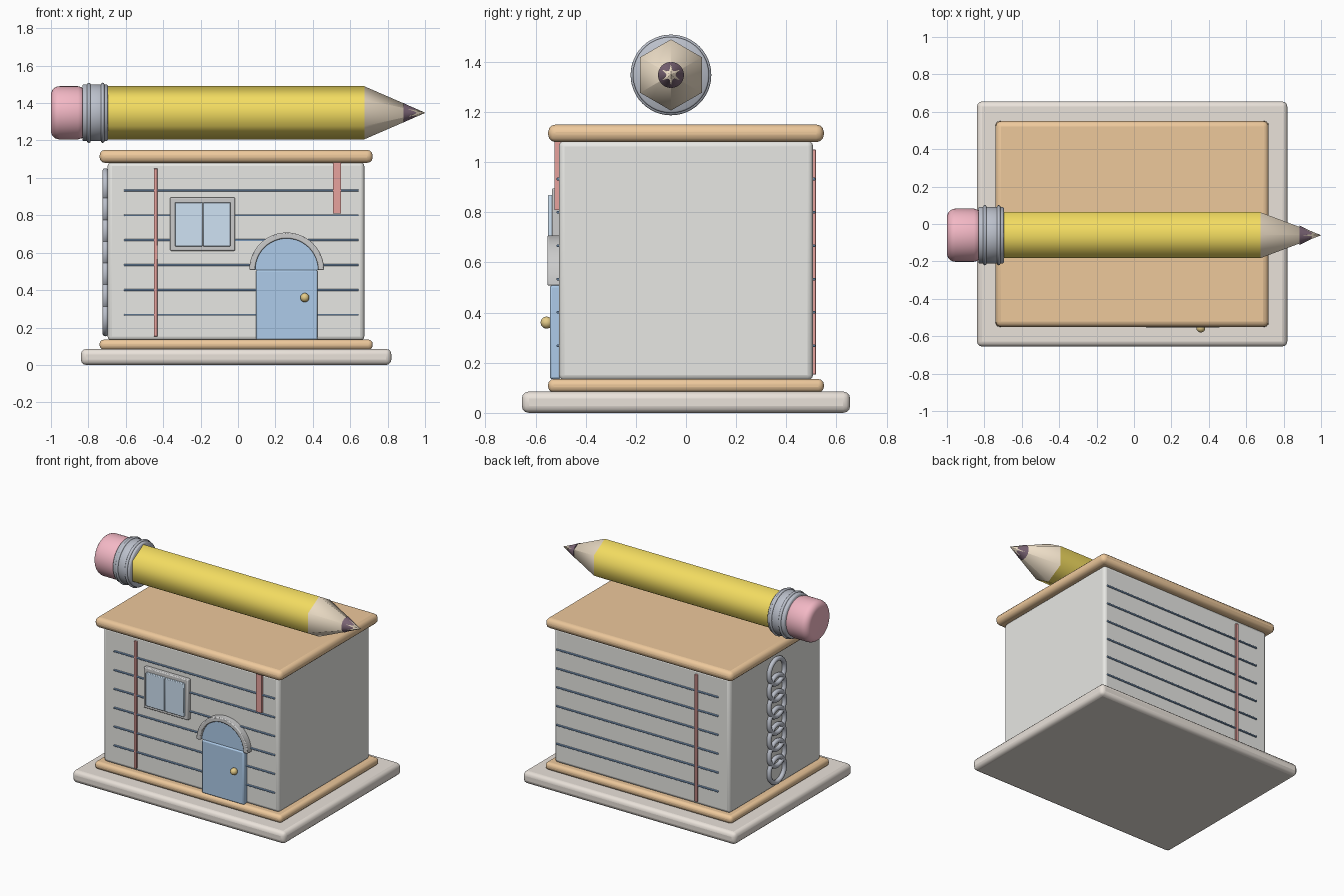
import bpy, bmesh, math

if "Cube" in bpy.data.objects:
    bpy.data.objects.remove(bpy.data.objects["Cube"])

MATS = {}
COLORS = {
    "orange": (0.85, 0.58, 0.33), "cream": (0.82, 0.76, 0.70), "paper": (0.80, 0.80, 0.77),
    "yellow": (0.90, 0.72, 0.12), "pink": (0.90, 0.48, 0.56), "metal": (0.50, 0.53, 0.60),
    "wood": (0.86, 0.74, 0.58), "lead": (0.20, 0.13, 0.18), "door_blue": (0.42, 0.60, 0.82),
    "glass": (0.62, 0.76, 0.90), "line_blue": (0.28, 0.45, 0.70), "red": (0.80, 0.36, 0.34),
    "frame": (0.58, 0.58, 0.60), "brass": (0.78, 0.60, 0.25),
}


def finish(bm, name, color, angle=40, bevel=0, segs=3):
    bmesh.ops.recalc_face_normals(bm, faces=bm.faces)
    me = bpy.data.meshes.new(name)
    bm.to_mesh(me)
    bm.free()
    ob = bpy.data.objects.new(name, me)
    bpy.context.collection.objects.link(ob)
    if color not in MATS:
        MATS[color] = bpy.data.materials.new(color)
        MATS[color].diffuse_color = (*COLORS[color], 1)
    me.materials.append(MATS[color])
    if bevel:
        mod = ob.modifiers.new("bevel", 'BEVEL')
        mod.width, mod.segments = bevel, segs
    bpy.ops.object.select_all(action='DESELECT')
    ob.select_set(True)
    bpy.context.view_layer.objects.active = ob
    bpy.ops.object.shade_smooth_by_angle(angle=math.radians(angle))
    return ob


def box(name, x, y, z, color, bevel=0, segs=3):
    """Box from (min, max) ranges."""
    bm = bmesh.new()
    bmesh.ops.create_cube(bm, size=1)
    for v in bm.verts:
        v.co = [r[0] if c < 0 else r[1] for c, r in zip(v.co, (x, y, z))]
    return finish(bm, name, color, 40, bevel, segs)


def lathe_x(name, profile, color, n=40, cy=-0.06, cz=1.348, angle=40):
    """Closed solid turned around the x axis; profile holds (x, radius)."""
    bm = bmesh.new()
    rings = []
    for x, r in profile:
        rings.append([bm.verts.new((x, cy + r * math.sin(a), cz + r * math.cos(a)))
                      for a in (2 * math.pi * i / n for i in range(n))])
    for a, b in zip(rings, rings[1:]):
        for i in range(n):
            bm.faces.new((a[i], a[(i + 1) % n], b[(i + 1) % n], b[i]))
    bm.faces.new(rings[0])
    bm.faces.new(rings[-1])
    return finish(bm, name, color, angle)


def extrude_y(name, pts, y0, y1, color, bevel=0):
    """Extrude an outline of (x, z) points between y0 and y1."""
    bm = bmesh.new()
    f = bm.faces.new([bm.verts.new((x, y0, z)) for x, z in pts])
    ext = bmesh.ops.extrude_face_region(bm, geom=[f])
    for v in ext["geom"]:
        if isinstance(v, bmesh.types.BMVert):
            v.co.y = y1
    return finish(bm, name, color, 40, bevel, 2)


def arc(cx, cz, r, n=24):
    return [(cx + r * math.cos(math.pi * i / n), cz + r * math.sin(math.pi * i / n))
            for i in range(n + 1)]


def torus(name, c, major, minor, color, n=36, m=10):
    """Ring whose axis runs along x."""
    bm = bmesh.new()
    g = [[bm.verts.new((c[0] + minor * math.sin(t),
                        c[1] + (major + minor * math.cos(t)) * math.cos(p),
                        c[2] + (major + minor * math.cos(t)) * math.sin(p)))
          for t in (2 * math.pi * j / m for j in range(m))]
         for p in (2 * math.pi * i / n for i in range(n))]
    for i in range(n):
        for j in range(m):
            a, b = g[i], g[(i + 1) % n]
            bm.faces.new((a[j], b[j], b[(j + 1) % m], a[(j + 1) % m]))
    return finish(bm, name, color, 80)


# Building
box("ground_slab", (-0.84, 0.82), (-0.655, 0.655), (0, 0.085), "cream", 0.028)
box("lower_cover", (-0.74, 0.72), (-0.55, 0.55), (0.082, 0.135), "orange", 0.022)
box("paper_block_walls", (-0.697, 0.675), (-0.507, 0.507), (0.13, 1.085), "paper", 0.022)
box("roof_cover", (-0.74, 0.72), (-0.55, 0.55), (1.08, 1.15), "orange", 0.03)

# Ruled lines and margin lines on front and back
for side, s, xr in (("front", -1, (-0.61, 0.645)), ("back", 1, (-0.61, 0.655))):
    yr = sorted((s * 0.495, s * 0.516))
    for i in range(6):
        z = 0.268 + 0.133 * i
        box(f"{side}_ruled_line_{i + 1}", xr, yr, (z - 0.005, z + 0.005), "line_blue", 0.002, 1)
    box(f"{side}_margin_line", (-0.45, -0.43), sorted((s * 0.495, s * 0.519)),
        (0.153, 1.05), "red", 0.002, 1)
box("hanging_bookmark", (0.507, 0.55), (-0.524, -0.5), (0.81, 1.083), "red")

# Window
box("window_frame", (-0.363, -0.016), (-0.535, -0.5), (0.61, 0.896), "frame", 0.006, 2)
box("window_pane_left", (-0.337, -0.19), (-0.55, -0.51), (0.634, 0.869), "glass", 0.004, 2)
box("window_pane_right", (-0.186, -0.04), (-0.55, -0.51), (0.634, 0.869), "glass", 0.004, 2)

# Door with rounded top, trim and knob
box("door", (0.097, 0.425), (-0.543, -0.5), (0.135, 0.508), "door_blue", 0.008, 2)
extrude_y("door_arch_panel", arc(0.26, 0.508, 0.172), -0.532, -0.5, "door_blue")
extrude_y("door_arch_trim", arc(0.26, 0.508, 0.2) + arc(0.26, 0.508, 0.168)[::-1],
          -0.553, -0.5, "frame", 0.006)
bm = bmesh.new()
bmesh.ops.create_uvsphere(bm, u_segments=20, v_segments=12, radius=0.024)
bmesh.ops.translate(bm, verts=bm.verts, vec=(0.357, -0.556, 0.36))
finish(bm, "door_knob", "brass", 80)

# Chain of overlapping rings on the left wall
for i in range(7):
    torus(f"chain_link_{i + 1}", (-0.709, 0, 0.255 + 0.1158 * i), 0.086, 0.016, "metal")

# Pencil on the roof
lathe_x("pencil_barrel", [(-0.72, 0.142), (0.675, 0.142)], "yellow", 6, angle=70)
lathe_x("pencil_wood_tip", [(0.675, 0.142), (1.0, 0.001)], "wood", 6, angle=70)
lathe_x("pencil_lead", [(0.885, 0.052), (0.985, 0.003)], "lead", 24)
lathe_x("pencil_ferrule", [(-0.832, 0.146), (-0.826, 0.152), (-0.702, 0.152), (-0.696, 0.146)],
        "metal", 48, angle=50)
for i, x in enumerate((-0.797, -0.724)):
    torus(f"ferrule_ring_{i + 1}", (x, -0.06, 1.348), 0.151, 0.01, "metal", 48)
corner = [(-0.955 - 0.045 * math.cos(t), 0.097 + 0.045 * math.sin(t))
          for t in (math.pi / 2 * i / 6 for i in range(7))]
lathe_x("pencil_eraser", corner + [(-0.855, 0.142), (-0.835, 0.136), (-0.82, 0.12)], "pink", 48)

for m in bpy.data.materials:
    if m.users and not m.is_grease_pencil:
        m.use_nodes = True
        m.node_tree.nodes["Principled BSDF"].inputs["Base Color"].default_value = m.diffuse_color
